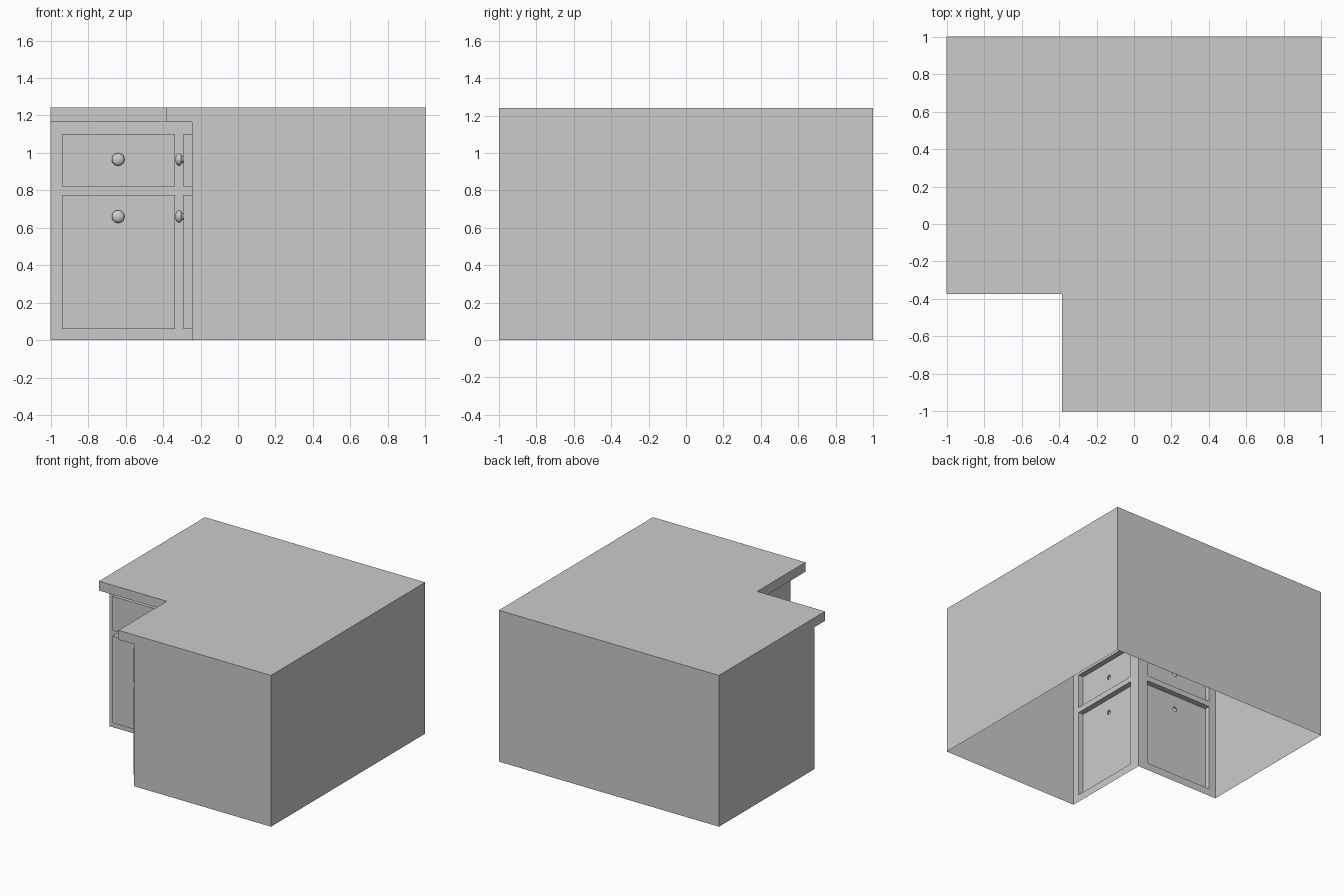
import bpy, bmesh, math
from mathutils import Vector

if "Cube" in bpy.data.objects:
    bpy.data.objects.remove(bpy.data.objects["Cube"])

XB, YB = -0.245, -0.24      # inner cabinet faces
XC, YC = -0.385, -0.375     # countertop edges
ZC, ZT = 1.165, 1.242       # countertop underside and top
OUT = 0.045                 # how far doors stand proud
KNOB_U, STEM_R, SEG = -0.64, 0.018, 20


def finish(bm, name, smooth=False):
    me = bpy.data.meshes.new(name)
    bm.to_mesh(me)
    bm.free()
    ob = bpy.data.objects.new(name, me)
    bpy.context.collection.objects.link(ob)
    if smooth:
        bpy.ops.object.select_all(action='DESELECT')
        ob.select_set(True)
        bpy.context.view_layer.objects.active = ob
        bpy.ops.object.shade_smooth_by_angle(angle=math.radians(40))
    return ob


def aim(faces, direction):
    for f in faces:
        f.normal_update()
        if f.normal.dot(direction) < 0:
            f.normal_flip()


def ribbon(bm, pts, z0, z1, closed=False):
    lo = [bm.verts.new((x, y, z0)) for x, y in pts]
    hi = [bm.verts.new((x, y, z1)) for x, y in pts]
    n = len(pts)
    for i in range(n if closed else n - 1):
        j = (i + 1) % n
        bm.faces.new((lo[i], hi[i], hi[j], lo[j]))
    return lo, hi


def bridge(bm, a, b, direction_of):
    for i in range(len(a)):
        j = (i + 1) % len(a)
        f = bm.faces.new((a[i], a[j], b[j], b[i]))
        aim([f], direction_of(f.calc_center_median()))


def sheet(bm, loops, direction):
    # flat panel: first loop is the outline, the rest are openings
    edges = []
    for lp in loops:
        for i in range(len(lp)):
            a, b = lp[i], lp[(i + 1) % len(lp)]
            edges.append(bm.edges.get((a, b)) or bm.edges.new((a, b)))
    res = bmesh.ops.triangle_fill(bm, edges=edges, use_beauty=True, normal=direction)
    aim([g for g in res['geom'] if isinstance(g, bmesh.types.BMFace)], direction)


def rect(u0, u1, z0, z1):
    return [(u0, z0), (u1, z0), (u1, z1), (u0, z1)]


def circle(r, zc):
    return [(KNOB_U + r * math.cos(2 * math.pi * i / SEG),
             zc + r * math.sin(2 * math.pi * i / SEG)) for i in range(SEG)]


# outer cabinet walls, open underneath
bm = bmesh.new()
ribbon(bm, [(-1, YB), (-1, 1), (1, 1), (1, -1), (XB, -1)], 0, ZC)
finish(bm, "cabinet_walls")

# L-shaped countertop with the overhang closed from below
bm = bmesh.new()
lo, hi = ribbon(bm, [(-1, YC), (-1, 1), (1, 1), (1, -1), (XC, -1), (XC, YC)], ZC, ZT, True)
aim([bm.faces.new(hi)], Vector((0, 0, 1)))
inner = [bm.verts.new((x, y, ZC)) for x, y in ((XB, -1), (XB, YB), (-1, YB))]
aim([bm.faces.new([lo[0], lo[5], lo[4]] + inner)], Vector((0, 0, -1)))
finish(bm, "countertop")

# face frames, raised doors and drawers, knobs on both inner sides
FRONTS = {"door": ((-0.94, -0.335, 0.06, 0.775), 0.66),
          "drawer": ((-0.94, -0.335, 0.82, 1.10), 0.965)}
SIDES = {"front": (lambda u, o, z: (u, YB - o, z), Vector((0, -1, 0)), YB),
         "left": (lambda u, o, z: (XB - o, u, z), Vector((-1, 0, 0)), XB)}

for side, (place, normal, _) in SIDES.items():
    def loop(bm, pts, o):
        return [bm.verts.new(place(u, o, z)) for u, z in pts]

    end = XB if side == "front" else YB
    bm = bmesh.new()
    sheet(bm, [loop(bm, rect(-1, end, 0, ZC), 0)]
          + [loop(bm, rect(*r), 0) for r, _ in FRONTS.values()], normal)
    finish(bm, side + "_face_frame")

    for part, (r, kz) in FRONTS.items():
        # hollow raised panel
        bm = bmesh.new()
        back, face = loop(bm, rect(*r), 0), loop(bm, rect(*r), OUT)
        mid = Vector(place((r[0] + r[1]) / 2, OUT / 2, (r[2] + r[3]) / 2))
        bridge(bm, back, face, lambda c: c - mid)
        sheet(bm, [face, loop(bm, circle(STEM_R, kz), OUT)], normal)
        finish(bm, f"{side}_{part}")

        # turned knob: short stem and flattened round head
        bm = bmesh.new()
        prof = [(STEM_R, OUT)] + [
            (0.034 * math.sin(a), 0.07 - 0.02 * math.cos(a))
            for a in (math.radians(d) for d in (32, 50, 70, 90, 110, 130, 150, 168))]
        rings = [loop(bm, circle(q, kz), o) for q, o in prof]
        core = Vector(place(KNOB_U, 0.068, kz))
        axis = Vector(place(KNOB_U, 0, kz))
        bridge(bm, rings[0], rings[1],
               lambda c: (c - axis) - normal * (c - axis).dot(normal))
        for a, b in zip(rings[1:], rings[2:]):
            bridge(bm, a, b, lambda c: c - core)
        aim([bm.faces.new(rings[-1])], normal)
        finish(bm, f"{side}_{part}_knob", smooth=True)
